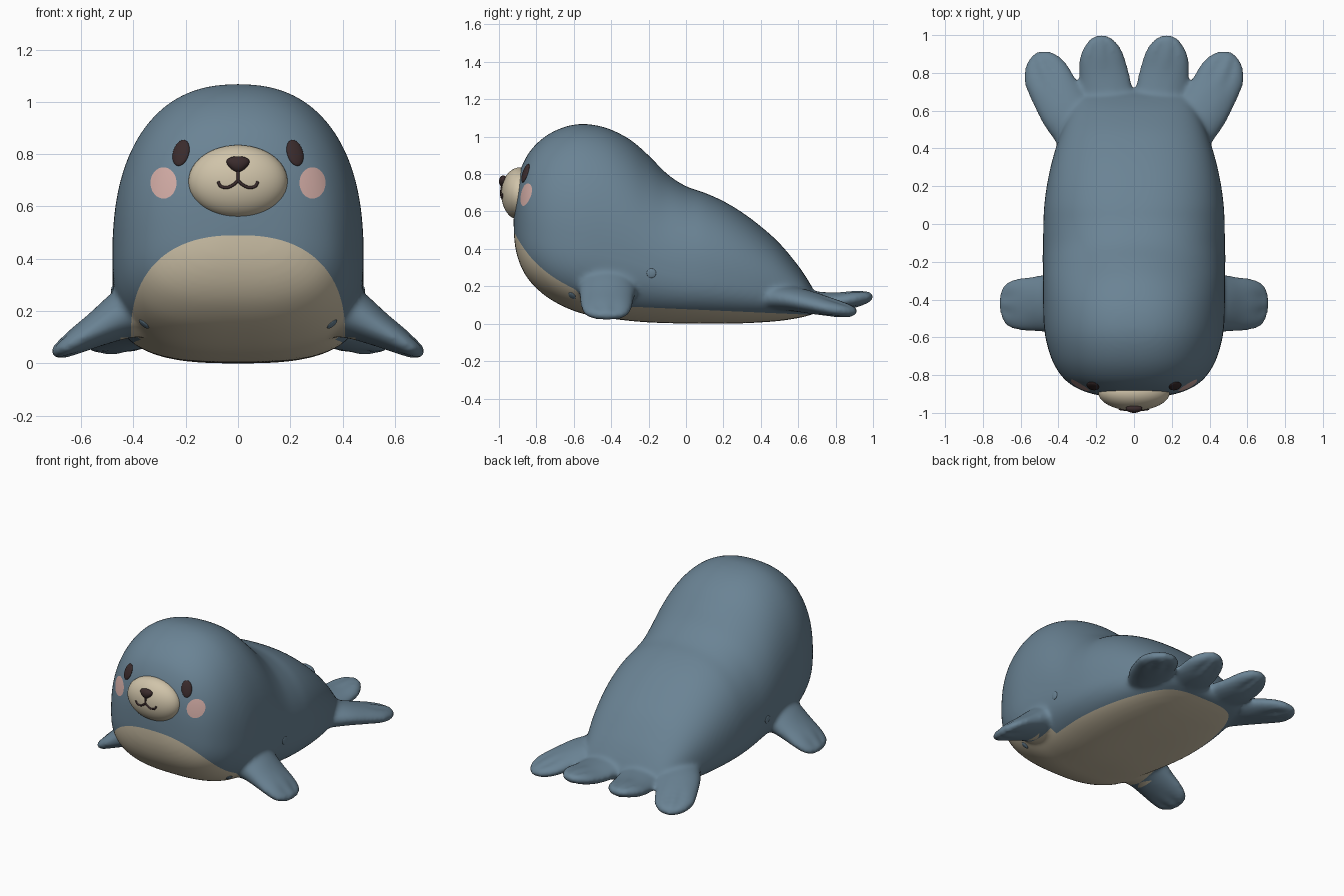
import bpy, bmesh, math
from mathutils import Vector, Matrix
from mathutils.bvhtree import BVHTree

if "Cube" in bpy.data.objects:
    bpy.data.objects.remove(bpy.data.objects["Cube"])


def material(name, rgb):
    m = bpy.data.materials.new(name)
    m.diffuse_color = (*rgb, 1)
    m.use_nodes = True
    m.node_tree.nodes["Principled BSDF"].inputs["Base Color"].default_value = m.diffuse_color
    return m


BLUE = material("slate blue", (0.145, 0.228, 0.298))
CREAM = material("cream", (0.63, 0.55, 0.40))
PINK = material("blush pink", (0.66, 0.42, 0.385))
DARK = material("dark brown", (0.042, 0.024, 0.025))


def finish(name, bm, *mats):
    bmesh.ops.recalc_face_normals(bm, faces=bm.faces[:])
    for f in bm.faces:
        f.smooth = True
    me = bpy.data.meshes.new(name)
    bm.to_mesh(me)
    bm.free()
    for m in mats:
        me.materials.append(m)
    ob = bpy.data.objects.new(name, me)
    bpy.context.collection.objects.link(ob)
    return ob


def smooth_rows(rows, steps):
    """Catmull-Rom interpolation through rows of numbers."""
    out, n = [], len(rows)
    for i in range(n - 1):
        p0, p1, p2, p3 = (rows[max(0, min(n - 1, i + k))] for k in (-1, 0, 1, 2))
        for s in range(steps):
            t = s / steps
            out.append([0.5 * (2 * b + (c - a) * t + (2 * a - 5 * b + 4 * c - d) * t * t
                               + (3 * b - a - 3 * c + d) * t ** 3)
                        for a, b, c, d in zip(p0, p1, p2, p3)])
    out.append(list(rows[-1]))
    return out


def loft(bm, rings):
    vs = [[bm.verts.new(p) for p in ring] for ring in rings]
    k = len(vs[0])
    for a, b in zip(vs, vs[1:]):
        for j in range(k):
            bm.faces.new((a[j], a[(j + 1) % k], b[(j + 1) % k], b[j]))
    bm.faces.new(vs[0])
    bm.faces.new(vs[-1])
    bmesh.ops.remove_doubles(bm, verts=[v for ring in vs for v in ring], dist=1e-5)
    return bm


def power(v, e):
    return math.copysign(abs(v) ** e, v)


def cut_region(bm, f, index):
    """Cut the faces along f = 0 and colour the inside."""
    new = []
    for e in bm.edges[:]:
        a, b = f(e.verts[0].co), f(e.verts[1].co)
        if a * b < 0:
            new.append(bmesh.utils.edge_split(e, e.verts[0], a / (a - b))[1])
    bmesh.ops.connect_verts(bm, verts=new)
    for face in bm.faces:
        if f(face.calc_center_median()) < 0:
            face.material_index = index


# Body: rows of y, top z, bottom z, half width
BODY = [(-.922, .54, .54, 0), (-.917, .65, .44, .10), (-.902, .765, .36, .21),
        (-.87, .86, .28, .30), (-.82, .94, .21, .37), (-.74, 1.01, .14, .425),
        (-.64, 1.055, .085, .46), (-.54, 1.068, .05, .477), (-.42, 1.045, .03, .481),
        (-.3, .985, .015, .481), (-.2, .90, .007, .481), (-.1, .80, .003, .481),
        (0, .735, .001, .48), (.1, .70, 0, .475), (.2, .655, 0, .462),
        (.3, .595, .002, .442), (.4, .52, .007, .415), (.5, .43, .015, .38),
        (.6, .31, .03, .335), (.66, .22, .045, .30), (.69, .165, .055, .25),
        (.708, .13, .07, .17), (.715, .095, .095, 0)]


def body_ring(y, top, bottom, hw, count=96):
    mid = bottom + 0.37 * (top - bottom)
    upper = 2.35 - 0.3 * math.exp(-((y + .18) / .15) ** 2)
    ring = []
    for j in range(count):
        a = 2 * math.pi * j / count
        c, s = math.cos(a), math.sin(a)
        n, h = (upper, top - mid) if s >= 0 else (2.8, mid - bottom)
        ring.append((hw * power(c, 2 / n), y, mid + h * power(s, 2 / n)))
    return ring


# Flippers: rows of x, y, z, half width, half thickness, groove depth
FRONT = [(.36, -.42, .21, .17, .12, 0), (.45, -.42, .18, .155, .092, 0),
         (.54, -.423, .13, .145, .067, 0), (.62, -.425, .085, .137, .05, .1),
         (.67, -.425, .055, .118, .038, .4), (.70, -.42, .04, .075, .026, .4),
         (.718, -.42, .032, 0, 0, 0)]
INNER = [(.11, .55, .12, .12, .06, 0), (.135, .68, .115, .133, .058, 0),
         (.16, .8, .115, .132, .052, 0), (.175, .9, .13, .115, .048, .3),
         (.18, .96, .14, .08, .038, .4), (.185, .99, .145, .045, .025, .4),
         (.185, 1.006, .147, 0, 0, 0)]
OUTER = [(.28, .45, .14, .12, .07, 0), (.355, .58, .13, .135, .065, 0),
         (.42, .7, .105, .132, .056, 0), (.47, .8, .082, .124, .048, .3),
         (.50, .87, .068, .085, .037, .4), (.513, .895, .062, .045, .025, .4),
         (.52, .912, .06, 0, 0, 0)]


def flipper(bm, rows, across, side):
    w = Vector(across).normalized()
    axis = Vector(rows[-1][:3]) - Vector(rows[0][:3])
    n = axis.cross(w).normalized()
    rings = []
    for x, y, z, hw, ht, g in smooth_rows(rows, 6):
        ring = []
        for j in range(48):
            a = 2 * math.pi * j / 48
            u = math.cos(a)
            dent = 1 - g * sum(math.exp(-((u - t) / .12) ** 2) for t in (-.33, .33))
            p = Vector((x, y, z)) + w * hw * u + n * ht * math.sin(a) * dent
            ring.append((p.x * side, p.y, p.z))
        rings.append(ring)
    loft(bm, rings)


# Body and flippers fused into one soft skin
bm = loft(bmesh.new(), [body_ring(*r) for r in smooth_rows(BODY, 5)])
for side in (1, -1):
    flipper(bm, FRONT, (0, 1, 0), side)
    flipper(bm, INNER, (1, -.15, 0), side)
    flipper(bm, OUTER, (.9, -.45, 0), side)
blank = finish("body_blank", bm)
fuse = blank.modifiers.new("fuse", 'REMESH')
fuse.mode, fuse.voxel_size = 'VOXEL', 0.012
soften = blank.modifiers.new("soften", 'SMOOTH')
soften.factor, soften.iterations = 0.5, 18
depsgraph = bpy.context.evaluated_depsgraph_get()
bm = bmesh.new()
bm.from_mesh(blank.evaluated_get(depsgraph).to_mesh())
bpy.data.objects.remove(blank)


# Painted regions: belly patch and cheeks
def belly(p):
    under = max(5 * (p.z - (0.10 - 0.045 * max(0, p.y + 0.5))),
                (p.x / .45) ** 6 + ((p.y + .15) / .82) ** 6 - 1)
    front = 1
    if p.y < -0.3:
        front = (abs(p.x) / .41) ** 2.4 + (max(p.z - .1, 0) / .39) ** 2.4 - 1
    return min(under, front)


def cheek(p):
    if p.y > -0.6:
        return 1
    return ((abs(p.x) - .285) / .05) ** 2 + ((p.z - .69) / .06) ** 2 - 1


for f in bm.faces:
    f.material_index = 0
cut_region(bm, belly, 1)
cut_region(bm, cheek, 2)
surface = BVHTree.FromBMesh(bm)
finish("body", bm, BLUE, CREAM, PINK)


def ball(name, scale, matrix, mat, taper=0):
    bm = bmesh.new()
    bmesh.ops.create_uvsphere(bm, u_segments=48, v_segments=24, radius=1)
    for v in bm.verts:
        v.co.x *= 1 + taper * v.co.z
        v.co = Vector(a * b for a, b in zip(v.co, scale))
    bm.transform(matrix)
    return finish(name, bm, mat)


def stick_on(name, origin, direction, scale, roll, mat):
    """Place a flat button on the body where a ray meets it."""
    loc, normal, _, _ = surface.ray_cast(Vector(origin), Vector(direction))
    if normal.dot(Vector(direction)) > 0:
        normal = -normal
    rot = normal.to_track_quat('Z', 'Y').to_matrix().to_4x4()
    ball(name, scale, Matrix.Translation(loc) @ rot @ Matrix.Rotation(roll, 4, 'Z'), mat)


for side, tag in ((1, "left"), (-1, "right")):
    stick_on("eye_" + tag, (.218 * side, -2, .805), (0, 1, 0),
             (.033, .053, .012), .1 * side, DARK)
    # small dimples on chest and flank
    stick_on("chest_dimple_" + tag, (.36 * side, -2, .15), (0, 1, 0),
             (.02, .025, .006), 0, BLUE)
    stick_on("flank_dimple_" + tag, (2 * side, -.185, .27), (-side, 0, 0),
             (.025, .025, .006), 0, BLUE)

# Muzzle and nose
MC, MR = Vector((0, -.89, .695)), Vector((.19, .098, .14))
ball("muzzle", MR, Matrix.Translation(MC), CREAM)
ball("nose", (.041, .023, .031), Matrix.Translation((0, -.977, .761)), DARK, taper=.4)


# Mouth: thin tubes lying on the muzzle
def on_muzzle(x, z):
    k = 1 - (x / MR.x) ** 2 - ((z - MC.z) / MR.z) ** 2
    return Vector((x, MC.y - MR.y * math.sqrt(k), z))


def mouth_line(name, points, r=.006):
    rings = []
    pts = [on_muzzle(*p) for p in smooth_rows(points, 6)]
    for i, p in enumerate(pts):
        t = (pts[min(i + 1, len(pts) - 1)] - pts[max(i - 1, 0)]).normalized()
        a = t.cross(Vector((0, 1, 0))).normalized()
        b = t.cross(a)
        rings.append([p + r * (a * math.cos(q * math.pi / 4) + b * math.sin(q * math.pi / 4))
                      for q in range(8)])
    finish(name, loft(bmesh.new(), rings), DARK)


mouth_line("mouth_stem", [(0, .745), (0, .72), (0, .697)])
for side, tag in ((1, "left"), (-1, "right")):
    mouth_line("mouth_" + tag, [(0, .70), (.015 * side, .685), (.04 * side, .673),
                                (.065 * side, .677), (.076 * side, .695)])
